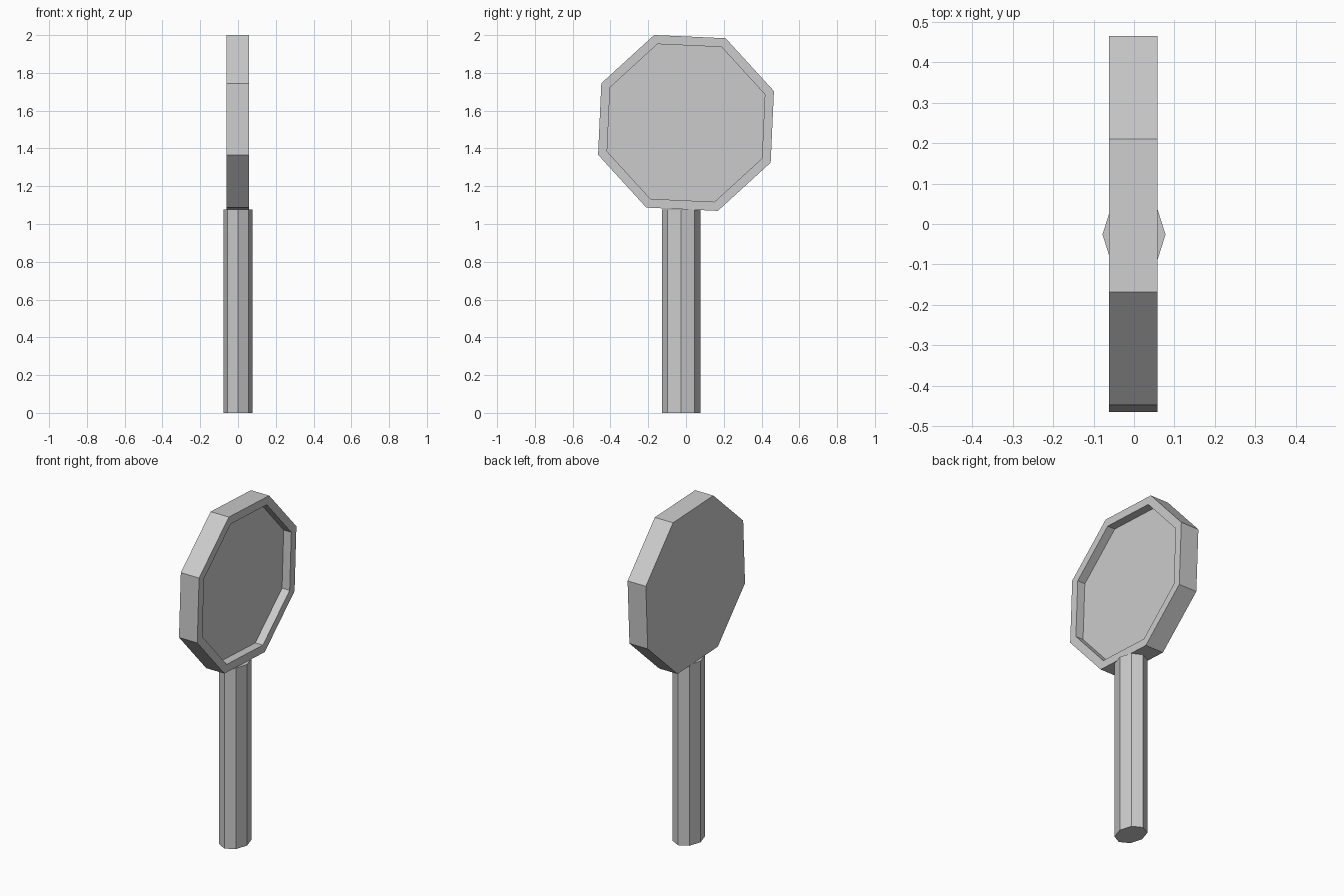
import bpy, bmesh, math

if "Cube" in bpy.data.objects:
    bpy.data.objects.remove(bpy.data.objects["Cube"])

SIDES = 8


def finish(bm, name):
    bmesh.ops.recalc_face_normals(bm, faces=bm.faces)
    mesh = bpy.data.meshes.new(name)
    bm.to_mesh(mesh)
    bm.free()
    obj = bpy.data.objects.new(name, mesh)
    bpy.context.collection.objects.link(obj)
    return obj


def loft(name, rings, point):
    """Join successive rings with quads and cap both ends."""
    bm = bmesh.new()
    loops = [[bm.verts.new(point(ring, i * math.tau / SIDES)) for i in range(SIDES)]
             for ring in rings]
    for a, b in zip(loops, loops[1:]):
        for i in range(SIDES):
            j = (i + 1) % SIDES
            bm.faces.new((a[i], a[j], b[j], b[i]))
    bm.faces.new(loops[0])
    bm.faces.new(loops[-1])
    return finish(bm, name)


# Octagonal handle, slightly wider in y than in x
loft("handle", [0.0, 1.076],
     lambda z, a: (0.078 * math.cos(a), -0.026 + 0.102 * math.sin(a), z))

# Octagonal head turned off-axis, with a rim and a recessed panel on the +x side
TURN = math.radians(19.9)
loft("mirror_head",
     [(-0.062, 0.495), (0.058, 0.495), (0.058, 0.444), (0.008, 0.444)],
     lambda r, a: (r[0], r[1] * math.cos(a + TURN), 1.535 + r[1] * math.sin(a + TURN)))
